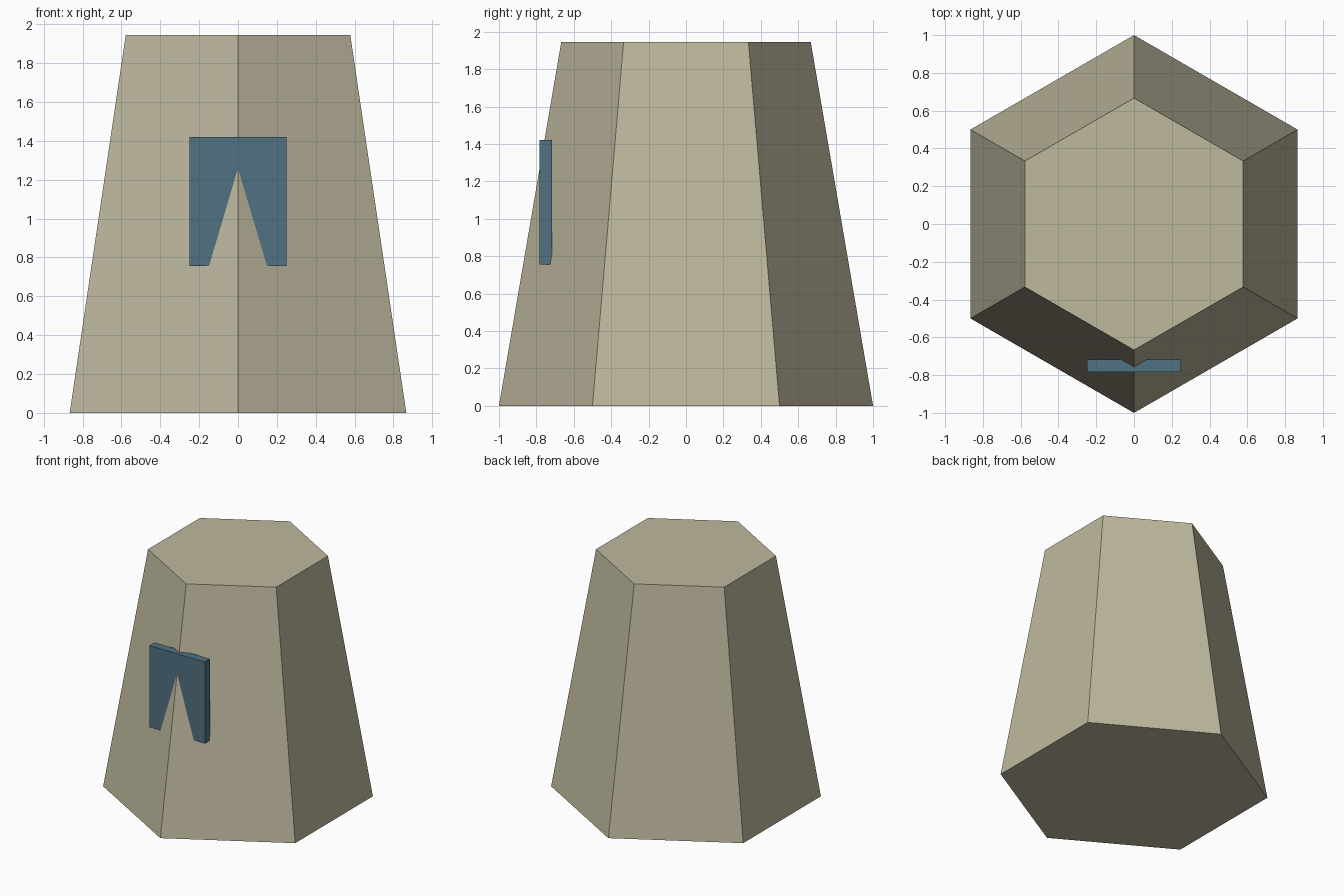
import bpy, math

if "Cube" in bpy.data.objects:
    bpy.data.objects.remove(bpy.data.objects["Cube"])

def material(name, rgb):
    # sRGB 0-255 to linear viewport colour
    lin = [((c / 255 + 0.055) / 1.055) ** 2.4 for c in rgb]
    m = bpy.data.materials.new(name)
    m.diffuse_color = (*lin, 1)
    m.use_nodes = True
    m.node_tree.nodes["Principled BSDF"].inputs["Base Color"].default_value = m.diffuse_color
    return m

stone = material("warm stone", (190, 184, 158))
blue = material("slate blue", (80, 114, 130))

# Tapered six-sided body, corners pointing front and back
H = 1.945
bpy.ops.mesh.primitive_cone_add(vertices=6, radius1=1.0, radius2=0.667, depth=H,
                                location=(0, 0, H / 2))
body = bpy.context.object
body.name = "tapered_body"
body.data.materials.append(stone)

# Flat plate set into the front corner, which pokes through its lower half
bpy.ops.mesh.primitive_cube_add(size=1, location=(0, -0.751, 1.0875))
plate = bpy.context.object
plate.name = "front_plate"
plate.scale = (0.5, 0.067, 0.665)
bpy.ops.object.transform_apply(location=False, rotation=False, scale=True)
plate.data.materials.append(blue)
